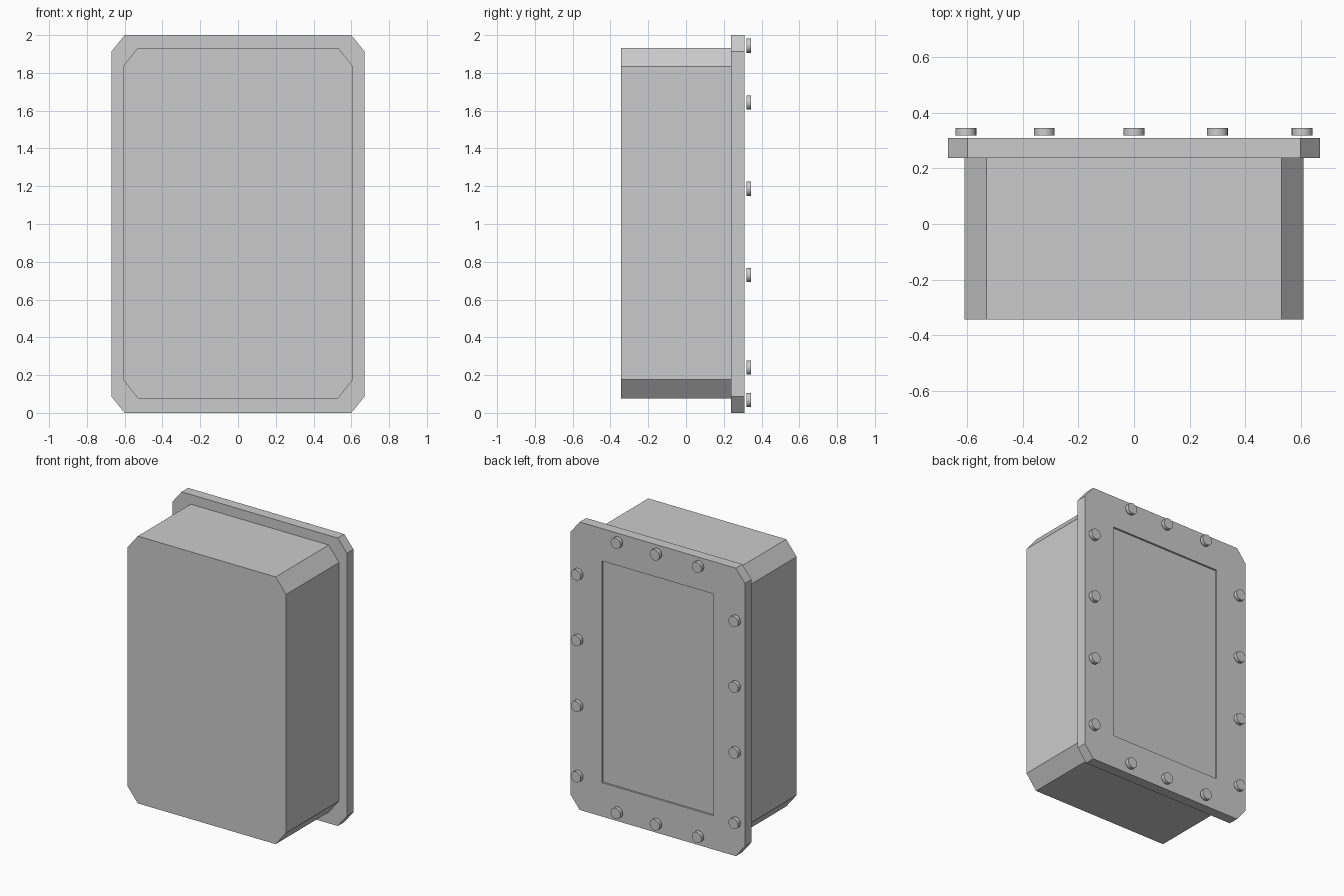
import bpy, bmesh, math
from mathutils import Matrix

if "Cube" in bpy.data.objects:
    bpy.data.objects.remove(bpy.data.objects["Cube"])


def octagon(hx, z0, z1, cx, cz):
    """Chamfered rectangle outline (x, z), two points per corner."""
    return [(-hx, z0 + cz), (-hx + cx, z0), (hx - cx, z0), (hx, z0 + cz),
            (hx, z1 - cz), (hx - cx, z1), (-hx + cx, z1), (-hx, z1 - cz)]


def ring(bm, pts, y):
    return [bm.verts.new((x, y, z)) for x, z in pts]


def bridge(bm, a, b):
    n = len(a)
    for i in range(n):
        j = (i + 1) % n
        bm.faces.new((a[i], a[j], b[j], b[i]))


def finish(bm, name):
    bmesh.ops.recalc_face_normals(bm, faces=bm.faces)
    mesh = bpy.data.meshes.new(name)
    bm.to_mesh(mesh)
    bm.free()
    obj = bpy.data.objects.new(name, mesh)
    bpy.context.collection.objects.link(obj)
    return obj


# Box body with chamfered corners
bm = bmesh.new()
outline = octagon(0.61, 0.077, 1.933, 0.08, 0.10)
front, back = ring(bm, outline, -0.343), ring(bm, outline, 0.24)
bridge(bm, front, back)
bm.faces.new(front)
bm.faces.new(back)
finish(bm, "enclosure_body")

# Cover flange with a shallow rectangular recess in its back face
bm = bmesh.new()
outline = octagon(0.67, 0.0, 2.0, 0.07, 0.087)
inner, outer = ring(bm, outline, 0.238), ring(bm, outline, 0.31)
bridge(bm, inner, outer)
bm.faces.new(inner)
window = [(-0.43, 0.235), (0.43, 0.235), (0.43, 1.775), (-0.43, 1.775)]
rim, floor = ring(bm, window, 0.31), ring(bm, window, 0.297)
for k in range(4):
    a, b, c = outer[2 * k], outer[2 * k + 1], outer[(2 * k + 2) % 8]
    bm.faces.new((a, b, rim[k]))
    bm.faces.new((b, c, rim[(k + 1) % 4], rim[k]))
bridge(bm, rim, floor)
bm.faces.new(floor)
finish(bm, "cover_flange")

# Bolt heads around the cover: four per side, three along top and bottom
spots = [(s * 0.605, z) for s in (-1, 1) for z in (0.24, 0.73, 1.187, 1.643)]
spots += [(x, z) for z in (0.068, 1.944) for x in (-0.323, 0.0, 0.30)]
for i, (x, z) in enumerate(spots):
    bm = bmesh.new()
    bmesh.ops.create_cone(bm, cap_ends=True, segments=24, radius1=0.0375,
                          radius2=0.0375, depth=0.026,
                          matrix=Matrix.Translation((x, 0.332, z))
                          @ Matrix.Rotation(math.radians(90), 4, 'X'))
    for f in bm.faces:
        f.smooth = len(f.verts) == 4
    for e in bm.edges:
        e.smooth = all(f.smooth for f in e.link_faces)
    finish(bm, f"bolt_head_{i + 1}")
